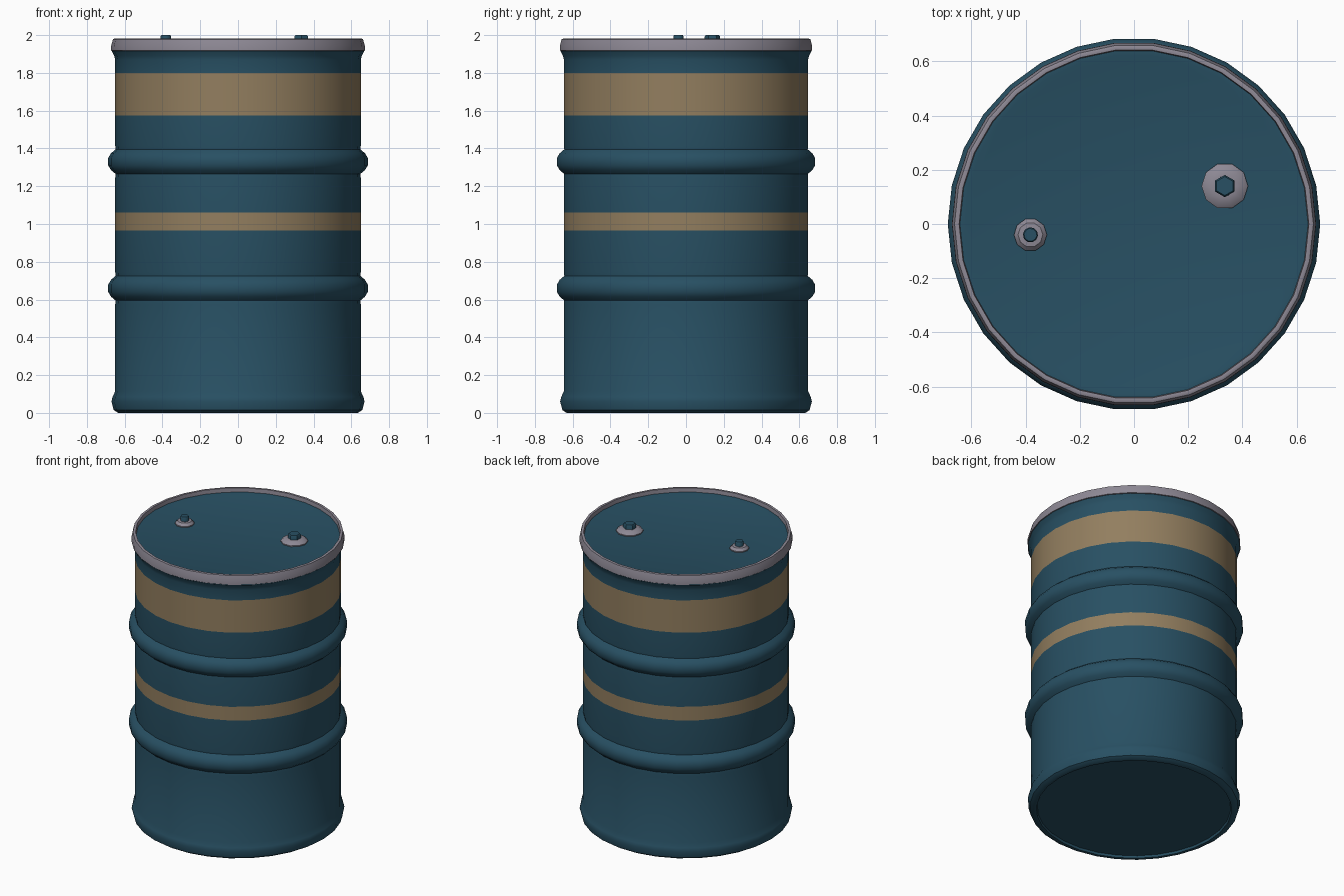
import bpy, bmesh, math

cube = bpy.data.objects.get("Cube")
if cube:
    bpy.data.objects.remove(cube, do_unlink=True)


def material(name, rgb):
    m = bpy.data.materials.new(name)
    m.use_nodes = True
    m.diffuse_color = (*rgb, 1)
    m.node_tree.nodes["Principled BSDF"].inputs["Base Color"].default_value = (*rgb, 1)
    return m


TEAL = material("teal paint", (0.021, 0.080, 0.125))
TAN = material("tan paint", (0.29, 0.21, 0.115))
GREY = material("grey metal", (0.27, 0.25, 0.30))


def lathe(name, profile, sides, mats, pick=None, centre=(0, 0), turn=0.0):
    """Revolve (radius, height) points; radius 0 ends close to a point."""
    bm = bmesh.new()
    rings = []
    for r, z in profile:
        if r == 0:
            rings.append([bm.verts.new((0, 0, z))] * sides)
        else:
            angles = [turn + math.tau * i / sides for i in range(sides)]
            rings.append([bm.verts.new((r * math.cos(a), r * math.sin(a), z)) for a in angles])
    for low, high in zip(rings, rings[1:]):
        for i in range(sides):
            j = (i + 1) % sides
            corners = list(dict.fromkeys((low[i], low[j], high[j], high[i])))
            face = bm.faces.new(corners)
            if pick:
                face.material_index = pick(face.calc_center_median())
    bmesh.ops.recalc_face_normals(bm, faces=bm.faces)
    mesh = bpy.data.meshes.new(name)
    bm.to_mesh(mesh)
    bm.free()
    for m in mats:
        mesh.materials.append(m)
    obj = bpy.data.objects.new(name, mesh)
    obj.location = (*centre, 0)
    bpy.context.collection.objects.link(obj)
    bpy.ops.object.select_all(action="DESELECT")
    obj.select_set(True)
    bpy.context.view_layer.objects.active = obj
    bpy.ops.object.shade_smooth_by_angle(angle=math.radians(40))
    return obj


SIDES = 30
R = 0.65
STRIPES = ((0.965, 1.06), (1.575, 1.80))


def rib(z):
    """Rolling hoop pressed outwards around height z."""
    half = [(0.085, R), (0.065, R - 0.002), (0.045, 0.672), (0.02, 0.687)]
    return [(r, z - d) for d, r in half] + [(r, z + d) for d, r in reversed(half)]


def stripe(centre):
    return int(any(a < centre.z < b for a, b in STRIPES))


# Drum shell: recessed base, bottom chime, ribs, stripes, upper neck
shell = [(0, 0.015), (0.61, 0.015), (0.615, 0), (0.635, 0), (0.658, 0.015),
         (0.67, 0.06), (0.664, 0.085), (R, 0.115)]
shell += rib(0.66)
shell += [(R, z) for z in STRIPES[0]]
shell += rib(1.33)
shell += [(R, z) for z in STRIPES[1]]
shell += [(R, 1.87), (0.655, 1.89), (0.668, 1.915)]
lathe("drum_shell", shell, SIDES, [TEAL, TAN], stripe)

# Rolled metal rim around the top
lathe("top_rim", [(0.66, 1.915), (0.672, 1.918), (0.671, 1.945), (0.662, 1.978),
                  (0.655, 1.981), (0.645, 1.979), (0.641, 1.94)], SIDES, [GREY])

# Lid with a shallow pressed step
lathe("lid", [(0.643, 1.952), (0.625, 1.952), (0.60, 1.945), (0, 1.945)], SIDES, [TEAL])

# Two bungs: grey flange with a teal plug
for name, centre, flange, plug, plug_sides in (
        ("large_bung", (0.335, 0.14), 0.086, 0.041, 6),
        ("small_bung", (-0.382, -0.04), 0.061, 0.028, 10)):
    lathe(name + "_flange", [(flange, 1.944), (flange, 1.952), (flange * 0.75, 1.968),
                             (plug * 0.9, 1.97)], 10, [GREY], centre=centre)
    lathe(name + "_plug", [(plug, 1.95), (plug, 1.993), (plug * 0.85, 2.0), (0, 2.0)],
          plug_sides, [TEAL], centre=centre, turn=math.pi / 6)
